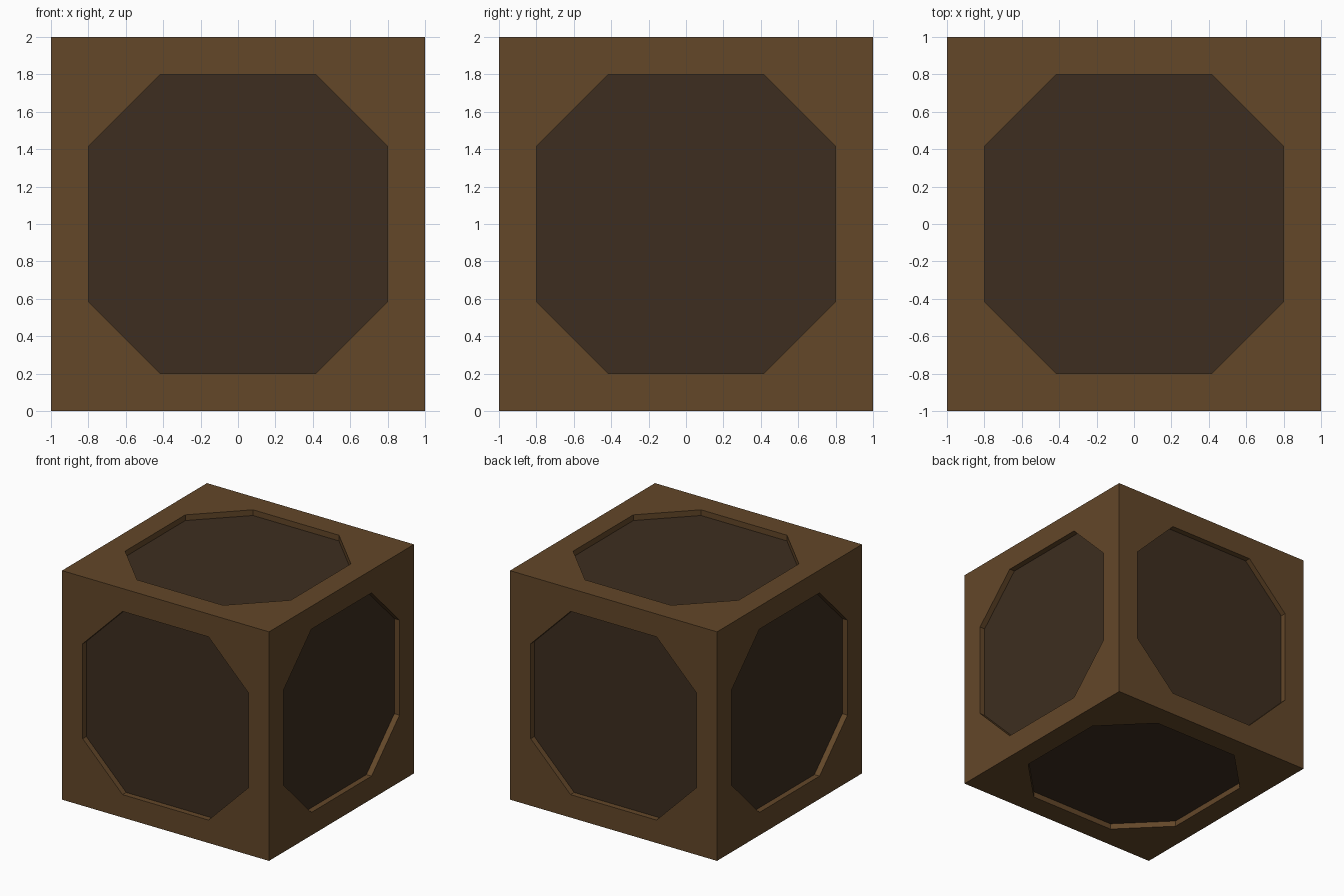
import bpy, bmesh
from math import pi
from mathutils import Matrix, Vector

if "Cube" in bpy.data.objects:
    bpy.data.objects.remove(bpy.data.objects["Cube"])

HALF, RIM, CUT, DEPTH = 1.0, 0.80, 0.415, 0.05


def material(name, color):
    m = bpy.data.materials.new(name)
    m.diffuse_color = (*color, 1)
    m.use_nodes = True
    m.node_tree.nodes["Principled BSDF"].inputs["Base Color"].default_value = m.diffuse_color
    return m


def finish(bm, name, mat):
    bmesh.ops.remove_doubles(bm, verts=bm.verts, dist=1e-4)
    mesh = bpy.data.meshes.new(name)
    bm.to_mesh(mesh)
    bm.free()
    mesh.materials.append(mat)
    obj = bpy.data.objects.new(name, mesh)
    bpy.context.collection.objects.link(obj)
    return obj


# Six cube sides, each a rotation of the top side
sides = [Matrix.Rotation(a, 4, 'X') for a in (0, pi / 2, pi, -pi / 2)]
sides += [Matrix.Rotation(a, 4, 'Y') for a in (pi / 2, -pi / 2)]

frame, panels = bmesh.new(), bmesh.new()
for side in sides:
    place = Matrix.Translation((0, 0, HALF)) @ side
    corners, rim, floor = [], [], []
    for i in range(4):
        turn = place @ Matrix.Rotation(i * pi / 2, 4, 'Z')
        corners.append(frame.verts.new(turn @ Vector((HALF, HALF, HALF))))
        for x, y in ((RIM, CUT), (CUT, RIM)):
            rim.append(frame.verts.new(turn @ Vector((x, y, HALF))))
            floor.append(turn @ Vector((x, y, HALF - DEPTH)))
    # Flat border around the octagonal opening
    for i in range(4):
        a, b, c = rim[2 * i], rim[2 * i + 1], rim[(2 * i + 2) % 8]
        frame.faces.new((corners[i], b, a))
        frame.faces.new((corners[i], corners[(i + 1) % 4], c, b))
    # Recess walls
    low = [frame.verts.new(p) for p in floor]
    for i in range(8):
        j = (i + 1) % 8
        frame.faces.new((rim[i], rim[j], low[j], low[i]))
    # Dark recessed panel
    panels.faces.new([panels.verts.new(p) for p in floor])

finish(frame, "cube_frame", material("brown", (0.125, 0.063, 0.022)))
finish(panels, "recessed_panels", material("dark_brown", (0.047, 0.027, 0.014)))
